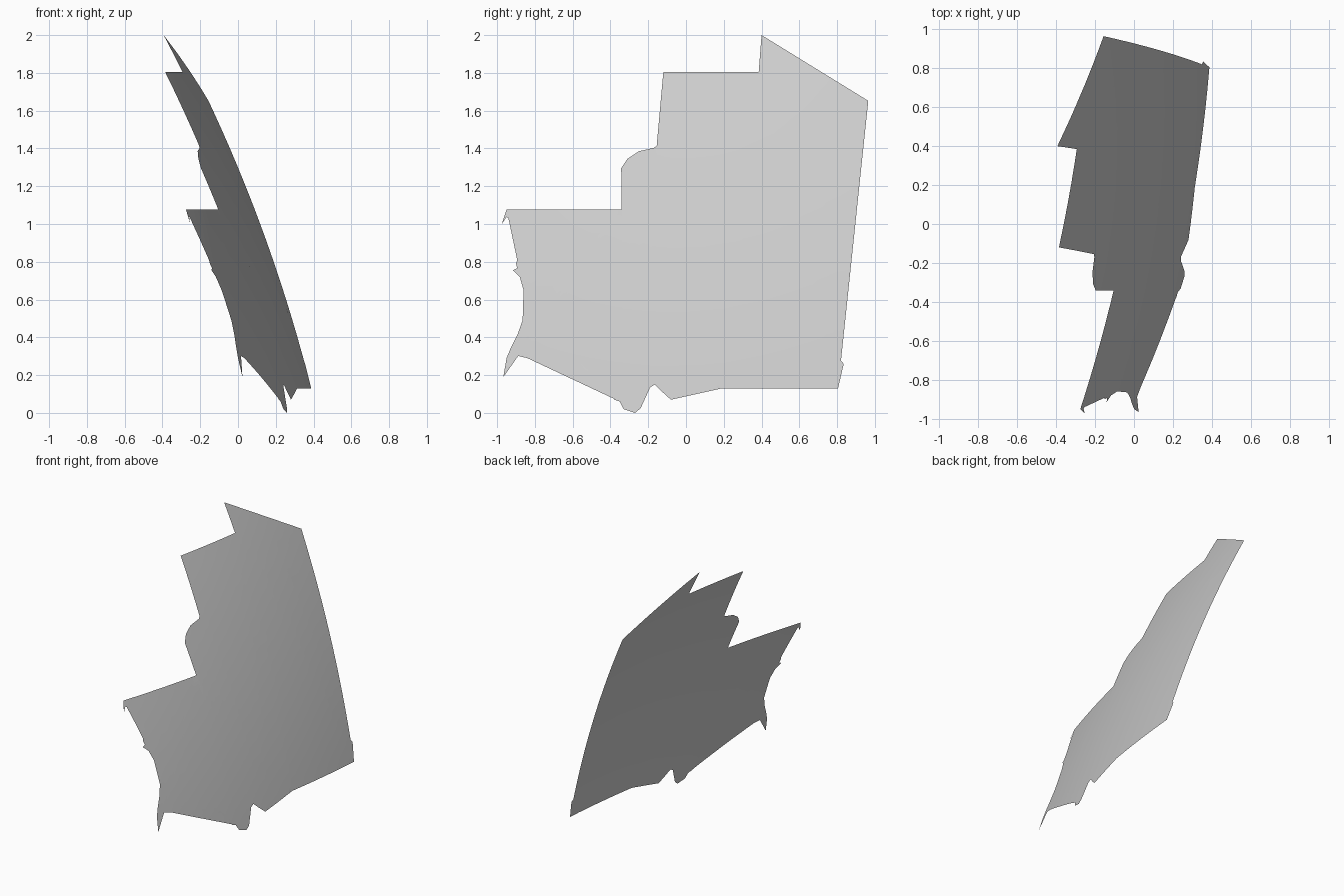
import bpy, bmesh, math
from mathutils import Vector

# Sphere that the thin sheet lies on
CENTRE = Vector((-7.8, 1.49, -2.0))
RADIUS_SQ = 72.04

# Outline seen from the right, as (y, z), counter-clockwise
STRAIGHT_BORDER = [
    (.79, .31), (.692, 1.652), (.965, 1.652), (.40, 2.0), (.385, 1.805),
    (-.12, 1.805), (-.155, 1.415), (-.17, 1.403), (-.25, 1.385), (-.31, 1.345),
    (-.343, 1.295), (-.34, 1.26), (-.34, 1.077), (-.95, 1.077)]
WEST_EDGE = [
    (-.96, 1.04), (-.975, 1.0), (-.95, 1.037), (-.935, 1.03), (-.905, .965),
    (-.89, .98), (-.875, .955), (-.855, .89), (-.86, .84), (-.88, .805),
    (-.885, .835), (-.90, .79), (-.88, .79), (-.89, .768), (-.915, .755),
    (-.88, .72), (-.86, .65), (-.855, .57), (-.865, .49), (-.89, .42),
    (-.925, .35), (-.95, .29), (-.967, .19)]
LOWER_EDGE = [
    (-.955, .235), (-.935, .275), (-.905, .305), (-.84, .29), (-.79, .305),
    (-.75, .305), (-.72, .32), (-.60, .31), (-.57, .285), (-.54, .237),
    (-.48, .23), (-.455, .205), (-.44, .16), (-.40, .13), (-.38, .07),
    (-.35, .06), (-.33, .02), (-.27, 0), (-.24, .025), (-.22, .09),
    (-.19, .135), (-.165, .15), (-.13, .115), (-.08, .07), (-.05, .11),
    (0, .12), (.08, .11), (.16, .125), (.17, .155), (.185, .155),
    (.19, .13), (.805, .13), (.835, .26)]


def sphere_x(y, z):
    return CENTRE.x + math.sqrt(RADIUS_SQ - (y - CENTRE.y) ** 2 - (z - CENTRE.z) ** 2)


# Flat outline face
bm = bmesh.new()
outline = STRAIGHT_BORDER + WEST_EDGE + LOWER_EDGE
face = bm.faces.new([bm.verts.new((0, y, z)) for y, z in outline])
bmesh.ops.triangulate(bm, faces=[face], ngon_method='EAR_CLIP')

# Grid cuts so the sheet can bend
for axis, start in ((Vector((0, 1, 0)), -.9), (Vector((0, 0, 1)), .1)):
    for i in range(19):
        bmesh.ops.bisect_plane(bm, geom=bm.verts[:] + bm.edges[:] + bm.faces[:],
                               dist=1e-5, plane_co=axis * (start + .1 * i + .0037),
                               plane_no=axis)

# Bend onto the sphere, outer side facing +x
for v in bm.verts:
    v.co.x = sphere_x(v.co.y, v.co.z)
bm.normal_update()
for f in bm.faces:
    if f.normal.x < 0:
        f.normal_flip()
    f.smooth = True

mesh = bpy.data.meshes.new("curved_region_sheet")
bm.to_mesh(mesh)
bm.free()
sheet = bpy.data.objects.new("curved_region_sheet", mesh)
bpy.context.collection.objects.link(sheet)
